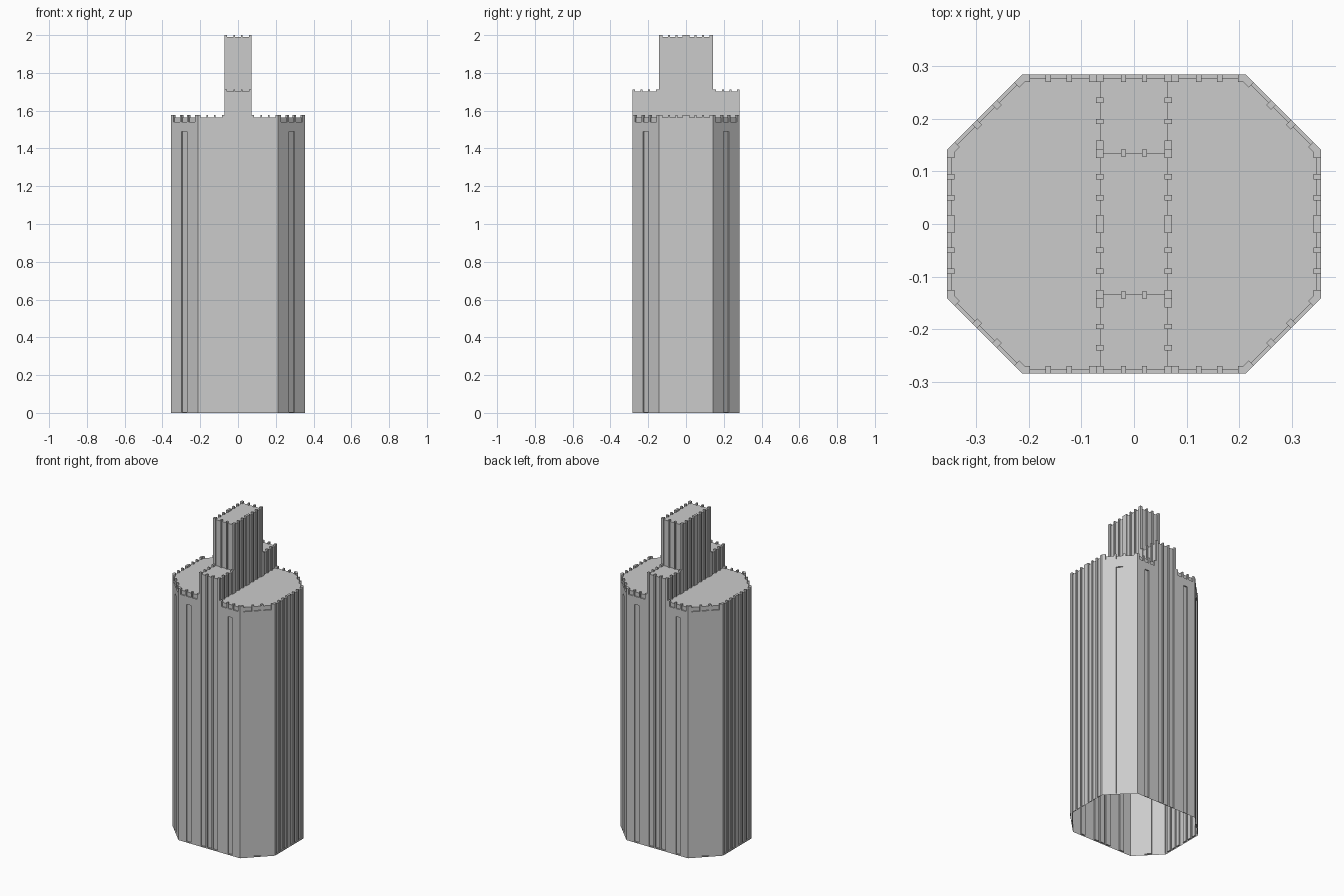
import bpy, bmesh
from mathutils import Vector

if "Cube" in bpy.data.objects:
    bpy.data.objects.remove(bpy.data.objects["Cube"])

REC = 0.007            # depth of the grooves
CREN = 0.011           # height of the small parapet posts
BASE = 0.006           # closed strip along the ground
SLOT_TOP, NOTCH = 1.49, 1.54
BODY, MID, TOP = 1.576, 1.713, 2.0


def facade(bm, a, b, z0, top, piers, slot=None):
    """Ribbed wall from a to b (outside on the right). piers: (s0, s1) along the run.
    slot=None: grooves run full height; else only bay number 'slot' is grooved."""
    a, b = Vector((*a, 0)), Vector((*b, 0))
    length = (b - a).length
    t = (b - a).normalized()
    out = Vector((t.y, -t.x, 0))
    roof = top - CREN

    def p(s, d, z):
        return bm.verts.new(a + t * s - out * d + Vector((0, 0, z)))

    def quad(*pts):
        bm.faces.new([p(*q) for q in pts])

    ss = sorted({0, length} | {min(s, length) for pr in piers for s in pr})
    zs = [z0, roof]
    if z0 == 0:
        zs.append(BASE)
    if slot is not None:
        zs += [SLOT_TOP, NOTCH]
    zs.sort()

    def depth(i, j):
        s, z = (ss[i] + ss[i + 1]) / 2, (zs[j] + zs[j + 1]) / 2
        if any(q[0] < s < q[1] for q in piers) or (z0 == 0 and z < BASE):
            return 0
        if slot is None or z > NOTCH:
            return REC
        bay = sum(q[1] <= s for q in piers) - 1
        return REC if bay == slot and z < SLOT_TOP else 0

    for i in range(len(ss) - 1):
        for j in range(len(zs) - 1):
            d, s0, s1, q0, q1 = depth(i, j), ss[i], ss[i + 1], zs[j], zs[j + 1]
            quad((s0, d, q0), (s1, d, q0), (s1, d, q1), (s0, d, q1))
            if i + 2 < len(ss) and depth(i + 1, j) != d:
                e = depth(i + 1, j)
                quad((s1, d, q0), (s1, e, q0), (s1, e, q1), (s1, d, q1))
            if j + 2 < len(zs) and depth(i, j + 1) != d:
                e = depth(i, j + 1)
                quad((s0, d, q1), (s1, d, q1), (s1, e, q1), (s0, e, q1))

    # parapet posts on top of each pier
    for s0, s1 in piers:
        s1, d = min(s1, length), 2 * REC
        ring = [(s0, 0), (s1, 0), (s1, d), (s0, d)]
        for k in range(4):
            m, n = ring[k], ring[(k + 1) % 4]
            quad((*m, roof), (*n, roof), (*n, top), (*m, top))
        quad(*[(*r, top) for r in ring])


def roof(bm, pts, z):
    bm.faces.new([bm.verts.new((x, y, z - CREN)) for x, y in pts])


def finish(bm, name):
    """One quadrant is modelled, then mirrored across x and y."""
    bmesh.ops.remove_doubles(bm, verts=bm.verts, dist=1e-5)
    me = bpy.data.meshes.new(name)
    bm.to_mesh(me)
    bm.free()
    ob = bpy.data.objects.new(name, me)
    bpy.context.collection.objects.link(ob)
    mod = ob.modifiers.new("mirror", 'MIRROR')
    mod.use_axis = (True, True, False)
    mod.merge_threshold = 1e-5
    return ob


X, XC, Y, YC = 0.355, 0.213, 0.284, 0.142   # octagon half sizes and corner cuts
W = 0.072                                   # half width of the central spine

side_piers = [(0, .0175), (.045, .055), (.085, .095), (.125, .142)]
half_bay = [(0, .015), (.045, .055), (.085, .095), (.127, .142)]
spine_end = [(0, .014), (.047, .057)]

# octagonal main block
bm = bmesh.new()
facade(bm, (X, 0), (X, YC), 0, BODY, side_piers)
facade(bm, (X, YC), (XC, Y), 0, BODY,
       [(0, .02), (.067, .08), (.12, .133), (.18, .3)], slot=1)
facade(bm, (XC, Y), (W, Y), 0, BODY, half_bay, slot=1)
roof(bm, [(W - REC, 0), (X - REC, 0), (X - REC, YC - .003), (XC - .003, Y - REC),
          (W - REC, Y - REC)], BODY)
finish(bm, "main_block")

# central spine rising one step above the main block
bm = bmesh.new()
facade(bm, (W, Y), (0, Y), 0, MID, spine_end)
facade(bm, (W, YC), (W, Y), BODY - CREN, MID,
       [(0, .017), (.048, .058), (.088, .098), (.128, .142)])
roof(bm, [(0, YC - REC), (W - REC, YC - REC), (W - REC, Y - REC), (0, Y - REC)], MID)
finish(bm, "spine")

# top tower
bm = bmesh.new()
facade(bm, (W, 0), (W, YC), BODY - CREN, TOP, side_piers)
facade(bm, (W, YC), (0, YC), MID - CREN, TOP, spine_end)
roof(bm, [(0, 0), (W - REC, 0), (W - REC, YC - REC), (0, YC - REC)], TOP)
finish(bm, "top_tower")
